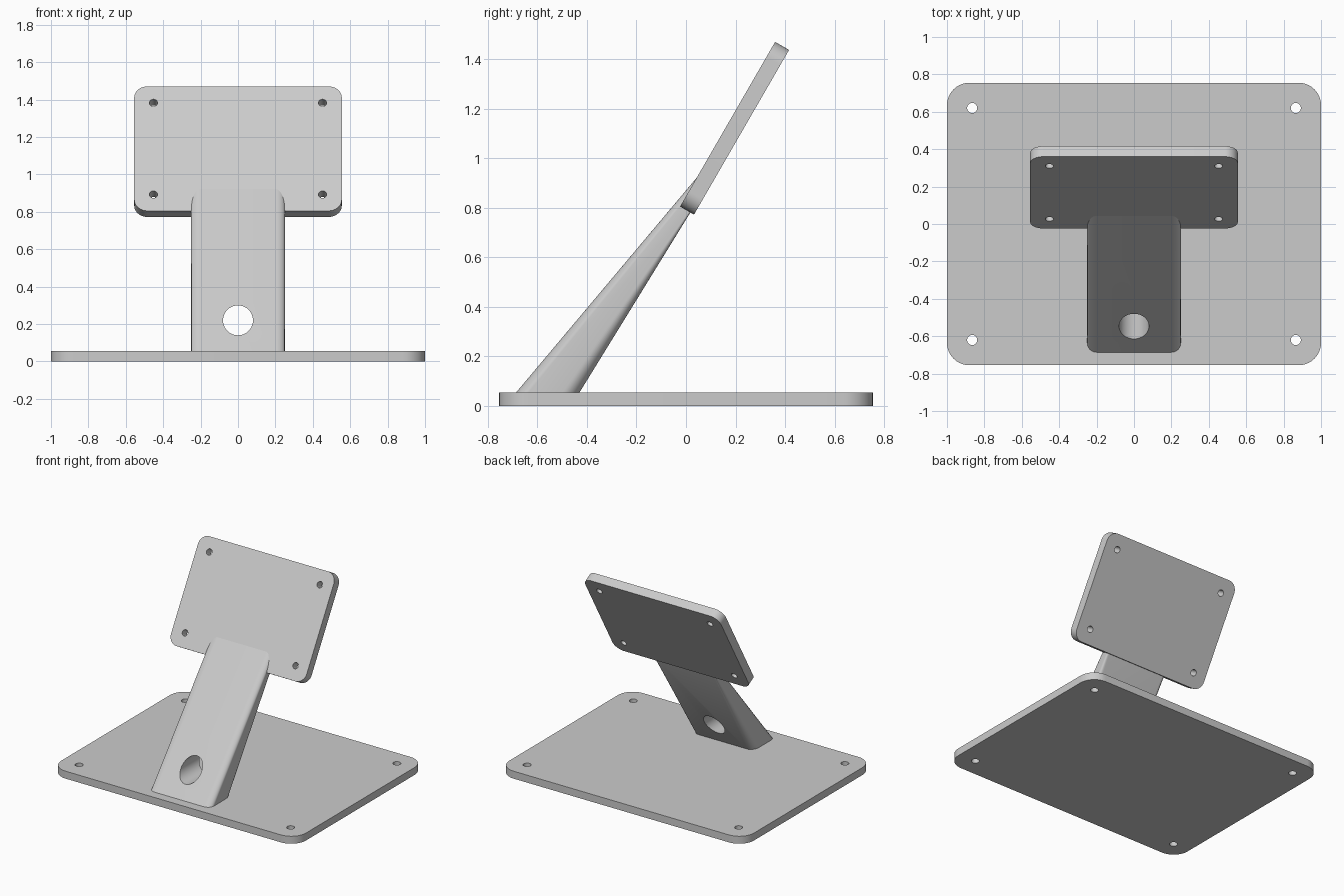
import bpy, bmesh, math
from mathutils import Matrix, Vector

cube = bpy.data.objects.get("Cube")
if cube:
    bpy.data.objects.remove(cube, do_unlink=True)

GREY = (0.6, 0.6, 0.6, 1)
mat = bpy.data.materials.new("light_grey")
mat.use_nodes = True
mat.diffuse_color = GREY
mat.node_tree.nodes["Principled BSDF"].inputs["Base Color"].default_value = GREY


def make_object(name, bm):
    bmesh.ops.recalc_face_normals(bm, faces=bm.faces)
    mesh = bpy.data.meshes.new(name)
    bm.to_mesh(mesh)
    bm.free()
    obj = bpy.data.objects.new(name, mesh)
    bpy.context.collection.objects.link(obj)
    mesh.materials.append(mat)
    return obj


def rounded_outline(hx, hy, corner_radii, steps=10):
    """Rounded rectangle; radii are (x, y) pairs for the back and front corners."""
    pts = []
    for i, (sx, sy) in enumerate([(1, 1), (-1, 1), (-1, -1), (1, -1)]):
        rx, ry = corner_radii[0 if sy > 0 else 1]
        for k in range(steps + 1):
            a = math.radians(90) * (i + k / steps)
            pts.append((sx * (hx - rx) + rx * math.cos(a),
                        sy * (hy - ry) + ry * math.sin(a)))
    return pts


def loft(name, lower, upper):
    bm = bmesh.new()
    a = [bm.verts.new(p) for p in lower]
    b = [bm.verts.new(p) for p in upper]
    n = len(a)
    for i in range(n):
        j = (i + 1) % n
        bm.faces.new((a[i], a[j], b[j], b[i]))
    bm.faces.new(a[::-1])
    bm.faces.new(b)
    return make_object(name, bm)


def slab(name, hx, hy, z0, z1, radius):
    outline = rounded_outline(hx, hy, [(radius, radius)] * 2)
    return loft(name, [(x, y, z0) for x, y in outline], [(x, y, z1) for x, y in outline])


def drill(obj, centres, radius, depth, turn=Matrix()):
    """Cut round holes through a part."""
    bm = bmesh.new()
    for c in centres:
        bmesh.ops.create_cone(bm, cap_ends=True, segments=40, radius1=radius,
                              radius2=radius, depth=depth,
                              matrix=Matrix.Translation(c) @ turn)
    cutter = make_object("hole_cutter", bm)
    cutter.hide_render = True
    mod = obj.modifiers.new("holes", "BOOLEAN")
    mod.operation = "DIFFERENCE"
    mod.solver = "EXACT"
    mod.object = cutter
    bpy.context.view_layer.update()
    evaluated = obj.evaluated_get(bpy.context.evaluated_depsgraph_get())
    mesh = bpy.data.meshes.new_from_object(evaluated)
    obj.modifiers.clear()
    obj.data = mesh
    bpy.data.objects.remove(cutter, do_unlink=True)


def four(x, y):
    return [(sx * x, sy * y, 0) for sx in (-1, 1) for sy in (-1, 1)]


# Base plate with a mounting hole at each corner
base = slab("base_plate", 1, 0.755, 0, 0.055, 0.12)
drill(base, four(0.865, 0.62), 0.027, 0.5)

# Tilted mounting plate, leaning back from vertical
plate = slab("mounting_plate", 0.555, 0.384, -0.065, 0, 0.07)
drill(plate, four(0.452, 0.283), 0.022, 0.5)
plate.data.transform(Matrix.Translation((0, 0.168, 1.138))
                     @ Matrix.Rotation(math.radians(60), 4, "X"))


# Tapering neck, lofted between a section on the base and one inside the plate
def section(front, back, radii):
    front, back = Vector((0, *front)), Vector((0, *back))
    mid, along = (front + back) / 2, (back - front).normalized()
    outline = rounded_outline(0.25, (back - front).length / 2, radii)
    return [mid + along * y + Vector((x, 0, 0)) for x, y in outline]


neck = loft("neck",
            section((-0.69, 0.05), (-0.433, 0.05), [(0.05, 0.07), (0.05, 0.05)]),
            section((0.06, 0.942), (0.02, 0.785), [(0.02, 0.02), (0.05, 0.05)]))

# Cable hole running straight from front to back
drill(neck, [(0, -0.5, 0.22)], 0.08, 1, Matrix.Rotation(math.radians(90), 4, "X"))

# Smooth rounded corners, sharp rims
bpy.ops.object.select_all(action="DESELECT")
for obj in (base, plate, neck):
    obj.select_set(True)
bpy.context.view_layer.objects.active = neck
bpy.ops.object.shade_smooth_by_angle(angle=math.radians(30))
